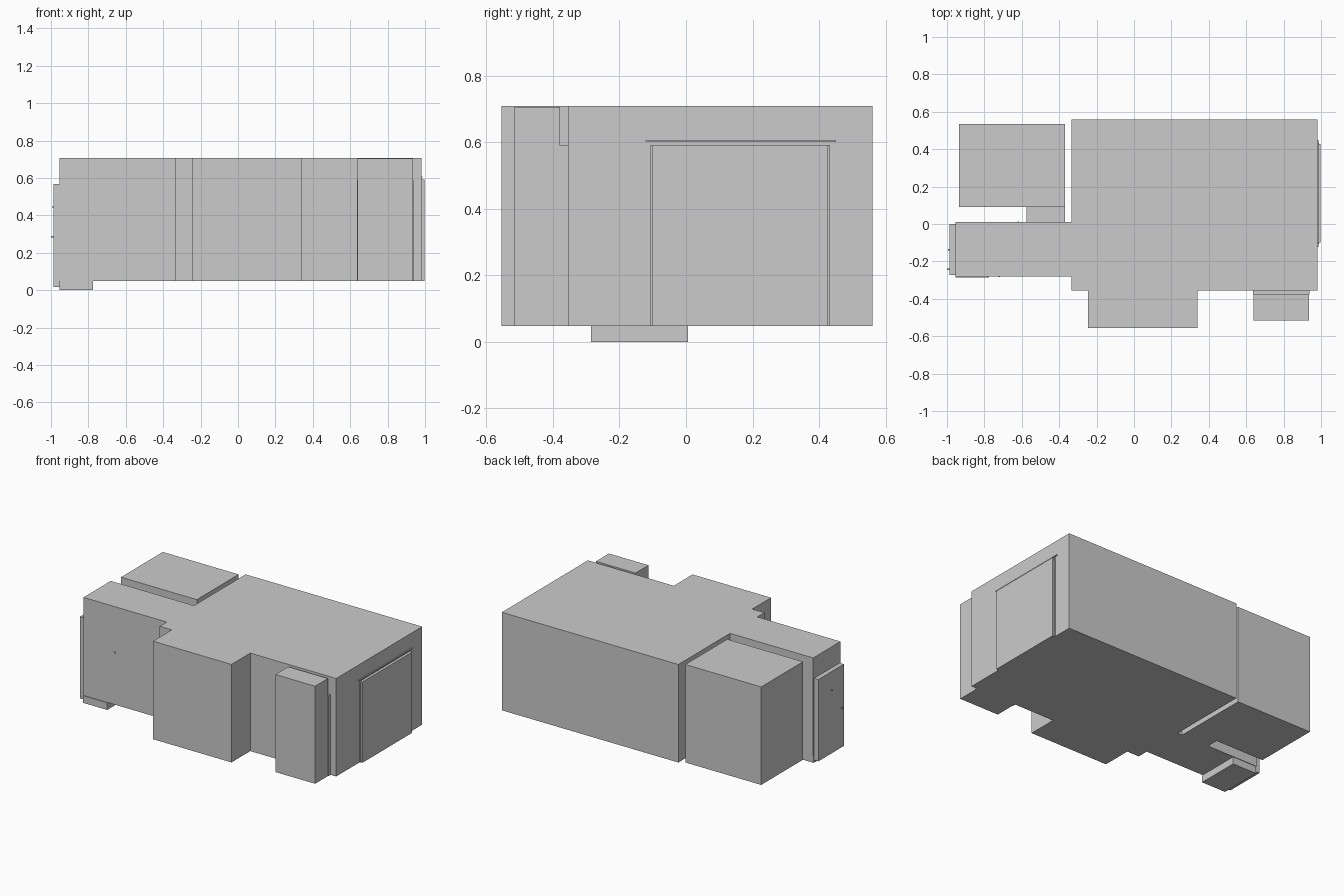
import bpy, bmesh

if "Cube" in bpy.data.objects:
    bpy.data.objects.remove(bpy.data.objects["Cube"])

Z0, Z1 = 0.048, 0.708   # underside and roof height


def prism(name, outline, z0, z1):
    """Extrude a closed plan outline between two heights."""
    bm = bmesh.new()
    face = bm.faces.new([bm.verts.new((x, y, z0)) for x, y in outline])
    ext = bmesh.ops.extrude_face_region(bm, geom=[face])
    top = [v for v in ext["geom"] if isinstance(v, bmesh.types.BMVert)]
    bmesh.ops.translate(bm, verts=top, vec=(0, 0, z1 - z0))
    bmesh.ops.recalc_face_normals(bm, faces=bm.faces)
    mesh = bpy.data.meshes.new(name)
    bm.to_mesh(mesh)
    bm.free()
    obj = bpy.data.objects.new(name, mesh)
    bpy.context.collection.objects.link(obj)
    return obj


def box(name, x, y, z):
    return prism(name, [(x[0], y[0]), (x[1], y[0]), (x[1], y[1]), (x[0], y[1])], *z)


# Main block with the front bay and the left entrance wing
prism("main_block", [
    (-0.955, -0.28), (-0.335, -0.28), (-0.335, -0.355), (-0.245, -0.355),
    (-0.245, -0.555), (0.34, -0.555), (0.34, -0.355), (0.98, -0.355),
    (0.98, 0.56), (-0.335, 0.56), (-0.335, 0.01), (-0.955, 0.01)], Z0, Z1)

# Sunken entrance floor below the wing
box("entrance_floor", (-0.955, -0.775), (-0.285, 0.006), (0.0, Z0))

# Back side room and its connecting doorway
box("side_room", (-0.935, -0.37), (0.09, 0.535), (Z0, Z1))
box("side_room_doorway", (-0.575, -0.37), (0.01, 0.09), (Z0, 0.59))

# Front closet and its connecting doorway
box("closet", (0.64, 0.935), (-0.515, -0.378), (Z0, 0.705))
box("closet_doorway", (0.636, 0.938), (-0.378, -0.355), (Z0, 0.59))

# Right window recess with trim and a thin curtain rail
box("window_recess", (0.98, 0.998), (-0.1, 0.427), (Z0, 0.592))
for side, y in (("front", -0.106), ("back", 0.427)):
    box(f"window_trim_{side}", (0.98, 0.988), (y, y + 0.006), (Z0, 0.592))
box("curtain_rail", (0.98, 0.987), (-0.122, 0.45), (0.602, 0.607))

# Entrance door with handle and peephole
box("entrance_door", (-0.986, -0.955), (-0.272, 0.0), (0.016, 0.567))
box("door_handle", (-1.0, -0.986), (-0.247, -0.239), (0.281, 0.289))
box("peephole", (-0.995, -0.986), (-0.141, -0.135), (0.442, 0.448))

# Small wall switches on both faces of the wing
box("switch_front", (-0.724, -0.716), (-0.284, -0.28), (0.395, 0.405))
box("switch_back", (-0.624, -0.616), (0.01, 0.014), (0.395, 0.405))
